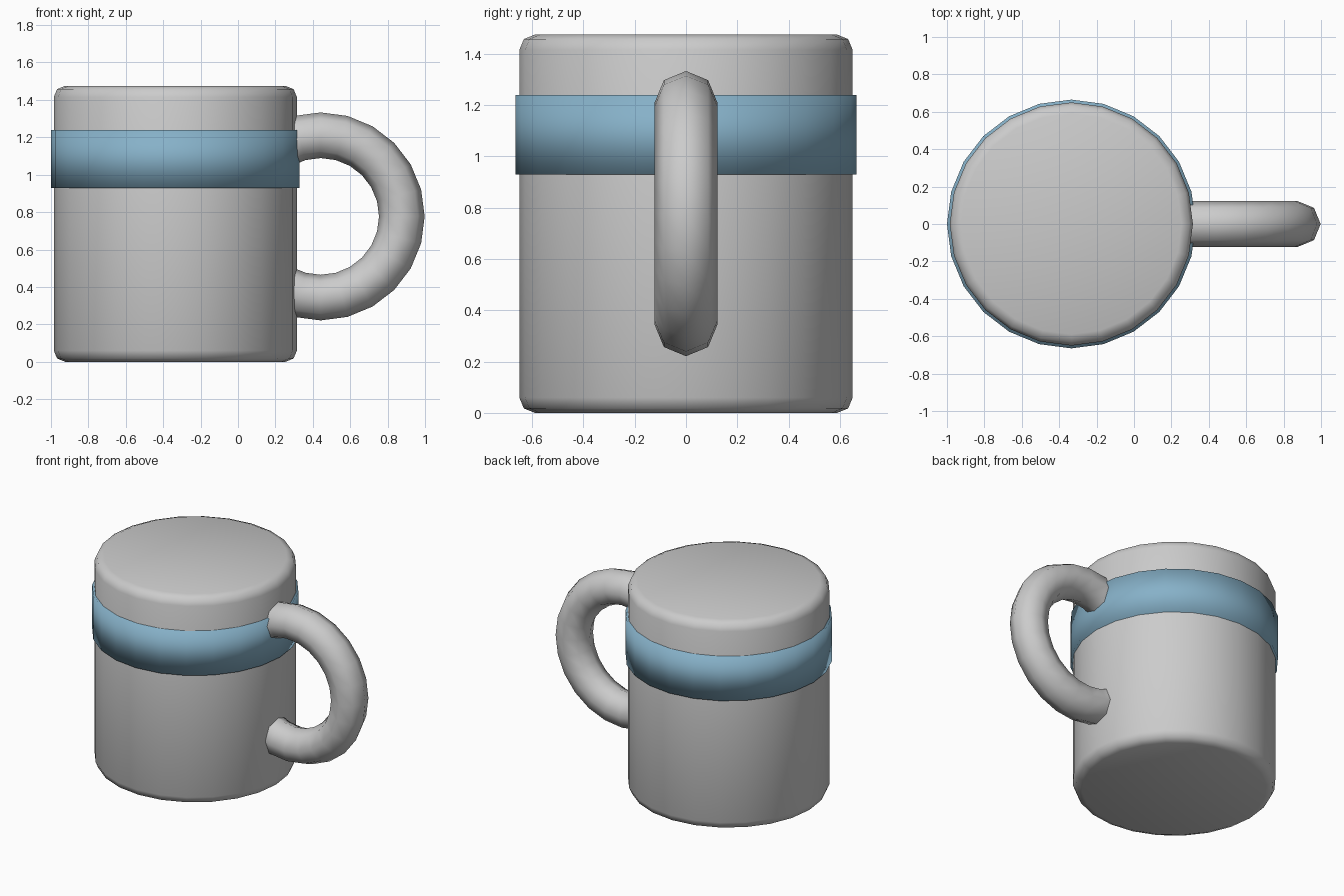
import bpy

if "Cube" in bpy.data.objects:
    bpy.data.objects.remove(bpy.data.objects["Cube"])

CX = -0.335  # axis of the mug body


def smooth(obj, name):
    obj.name = name
    for p in obj.data.polygons:
        p.use_smooth = True
    return obj


def cylinder(name, radius, z0, z1):
    bpy.ops.mesh.primitive_cylinder_add(
        vertices=24, radius=radius, depth=z1 - z0, location=(CX, 0, (z0 + z1) / 2))
    return smooth(bpy.context.object, name)


# Solid body with softly rounded rims
body = cylinder("mug_body", 0.65, 0.0, 1.475)
bevel = body.modifiers.new("rounded_rims", "BEVEL")
bevel.width = 0.06
bevel.segments = 2
bevel.limit_method = "ANGLE"
bevel.angle_limit = 0.8

# Blue band around the upper body
band = cylinder("band", 0.665, 0.93, 1.24)
blue = bpy.data.materials.new("band_blue")
blue.diffuse_color = (0.24, 0.44, 0.58, 1)
blue.use_nodes = True
blue.node_tree.nodes["Principled BSDF"].inputs["Base Color"].default_value = blue.diffuse_color
band.data.materials.append(blue)

# Ring handle, its inner half buried in the body
bpy.ops.mesh.primitive_torus_add(
    major_segments=24, minor_segments=8, major_radius=0.434, minor_radius=0.122,
    location=(0.442, 0, 0.777), rotation=(1.5707963, 0, 0))
smooth(bpy.context.object, "handle")
